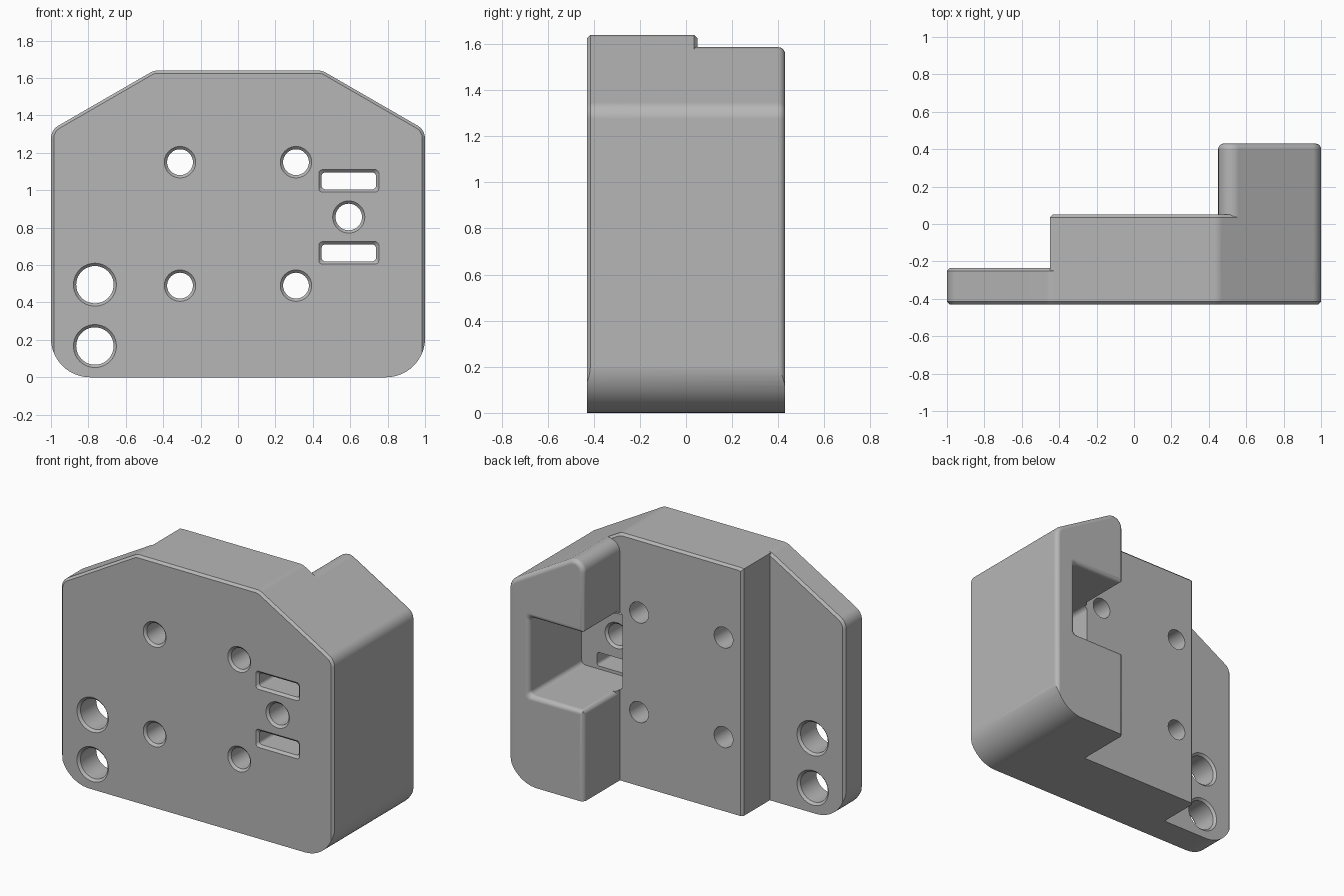
import bpy, bmesh, math
from mathutils import Vector

cube = bpy.data.objects.get("Cube")
if cube:
    bpy.data.objects.remove(cube, do_unlink=True)

FRONT, FLANGE, MID, BACK = -0.43, -0.235, 0.05, 0.43
TOP, EDGE, ROUND = 1.64, 0.015, 0.03
S30, C30 = 0.5, math.cos(math.pi / 6)
SLOPE = 0.45 * S30 + TOP * C30


def fillet(corners, steps=8):
    """Polygon from (u, v, radius) corners, each rounded by its radius."""
    out = []
    for i, (u, v, r) in enumerate(corners):
        p = Vector((u, v))
        if r <= 0:
            out.append(p)
            continue
        a = (Vector(corners[i - 1][:2]) - p).normalized()
        b = (Vector(corners[(i + 1) % len(corners)][:2]) - p).normalized()
        half = a.angle(b) / 2
        centre = p + (a + b).normalized() * (r / math.sin(half))
        start = p + a * (r / math.tan(half)) - centre
        end = p + b * (r / math.tan(half)) - centre
        sweep = math.pi - 2 * half
        for k in range(steps + 1):
            t = k / steps
            out.append(centre + (start * math.sin((1 - t) * sweep)
                                 + end * math.sin(t * sweep)) / math.sin(sweep))
    return out


def loft(name, outline, stations, axis="y"):
    """Closed solid through outline(offset) at each (position, offset)."""
    bm = bmesh.new()
    rings = []
    for pos, off in stations:
        rings.append([bm.verts.new((u, pos, v) if axis == "y" else (pos, u, v))
                      for u, v in outline(off)])
    for lo, hi in zip(rings, rings[1:]):
        for i in range(len(lo)):
            bm.faces.new((lo[i - 1], lo[i], hi[i], hi[i - 1]))
    bm.faces.new(rings[0])
    bm.faces.new(rings[-1])
    bmesh.ops.recalc_face_normals(bm, faces=bm.faces)
    mesh = bpy.data.meshes.new(name)
    bm.to_mesh(mesh)
    bm.free()
    obj = bpy.data.objects.new(name, mesh)
    bpy.context.collection.objects.link(obj)
    return obj


def combine(target, tool, operation):
    """Apply a boolean and discard the tool."""
    mod = target.modifiers.new("cut", "BOOLEAN")
    mod.object, mod.operation, mod.solver = tool, operation, "EXACT"
    bpy.context.view_layer.objects.active = target
    bpy.ops.object.modifier_apply(modifier=mod.name)
    bpy.data.objects.remove(tool, do_unlink=True)


def slope_z(x, d):
    return (SLOPE - d - S30 * x) / C30


def peak_x(d):
    return (SLOPE - d - C30 * (TOP - d)) / S30


# Outlines, inset by d
def plate_outline(d):
    x, p, r = 1 - d, peak_x(d), 0.08 - d
    return fillet([(-x, -0.1, 0), (x, -0.1, 0), (x, slope_z(x, d), r),
                   (p, TOP - d, r), (-p, TOP - d, r), (-x, slope_z(x, d), r)])


def middle_outline(d):
    return fillet([(-0.45 + d, -0.1, 0), (0.7, -0.1, 0), (0.7, slope_z(0.7, d), 0),
                   (peak_x(d), TOP - d, 0.08 - d), (-0.43 + d, TOP - d, 0),
                   (-0.45 + d, TOP - 0.003 - d, 0)])


def block_outline(d):
    a, b = 0.45 + d, 1 - d
    return fillet([(a, -0.1, 0), (b, -0.1, 0), (b, slope_z(b, d), 0.08 - d),
                   (a, slope_z(a, d), 0.073 - d)])


def rect(u0, u1, v0, v1, r):
    return lambda o: fillet([(u0 - o, v0 - o, r), (u1 + o, v0 - o, r),
                             (u1 + o, v1 + o, r), (u0 - o, v1 + o, r)])


def circle(u, v, r, n=40):
    return lambda o: [(u + (r + o) * math.cos(math.tau * i / n),
                       v + (r + o) * math.sin(math.tau * i / n)) for i in range(n)]


def quarter(steps=5):
    """Depth and inset along a rounded edge."""
    for k in range(steps + 1):
        a = k / steps * math.pi / 2
        yield ROUND * math.sin(a), ROUND * (1 - math.cos(a))


# Stepped body: front plate, middle step and tall block
body = loft("mount_body", plate_outline, [(FRONT, EDGE), (FRONT + EDGE, 0),
                                          (FLANGE - EDGE, 0), (FLANGE, EDGE)])
combine(body, loft("middle_step", middle_outline,
                   [(-0.3, 0), (MID - EDGE, 0), (MID, EDGE)]), "UNION")
block_stations = [(-0.32, 0)] + [(BACK - ROUND + s, i) for s, i in quarter()]
combine(body, loft("tall_block", block_outline, block_stations), "UNION")

# Rounded bottom corners
combine(body, loft("corner_trim",
                   lambda o: fillet([(-1.0005, 0, 0.21), (1.0005, 0, 0.21),
                                     (1.0005, 2, 0), (-1.0005, 2, 0)], 14),
                   [(-0.6, 0), (0.6, 0)]), "INTERSECT")

# Pocket in the tall block, open to the back and the inner side
flare = list(quarter())
combine(body, loft("pocket", rect(0.43, 0.85, 0.6, 1.115, 0.03),
                   [(-0.12, 0)] + [(BACK - ROUND + s, i) for s, i in flare]
                   + [(0.6, ROUND)]), "DIFFERENCE")
combine(body, loft("pocket_side", rect(MID + 0.04, 0.6, 0.6, 1.115, 0),
                   [(0.7, 0)] + [(0.45 + ROUND - s, i) for s, i in flare]
                   + [(0.35, ROUND)], "x"), "DIFFERENCE")


# Chamfered holes and slots
def bore(outline, back, chamfer_back):
    stations = [(FRONT - 0.05, EDGE), (FRONT, EDGE), (FRONT + EDGE, 0)]
    if chamfer_back:
        stations += [(back - EDGE, 0), (back, EDGE), (back + 0.05, EDGE)]
    else:
        stations += [(back + 0.05, 0)]
    combine(body, loft("bore", outline, stations), "DIFFERENCE")


for x in (-0.31, 0.31):
    for z in (0.49, 1.15):
        bore(circle(x, z, 0.069), MID, False)
for z in (0.167, 0.495):
    bore(circle(-0.765, z, 0.1), FLANGE, True)
bore(circle(0.592, 0.857, 0.071), -0.12, True)
for z in (0.665, 1.05):
    bore(rect(0.447, 0.738, z - 0.045, z + 0.045, 0.02), -0.12, False)

# Colour and shading
grey = bpy.data.materials.new("plain_grey")
grey.use_nodes = True
colour = (0.47, 0.47, 0.47, 1)
grey.diffuse_color = colour
grey.node_tree.nodes["Principled BSDF"].inputs["Base Color"].default_value = colour
body.data.materials.clear()
body.data.materials.append(grey)
for obj in bpy.context.selected_objects:
    obj.select_set(False)
body.select_set(True)
bpy.context.view_layer.objects.active = body
bpy.ops.object.shade_smooth_by_angle(angle=math.radians(28))
normals = body.modifiers.new("even_normals", "WEIGHTED_NORMAL")
normals.keep_sharp = True
